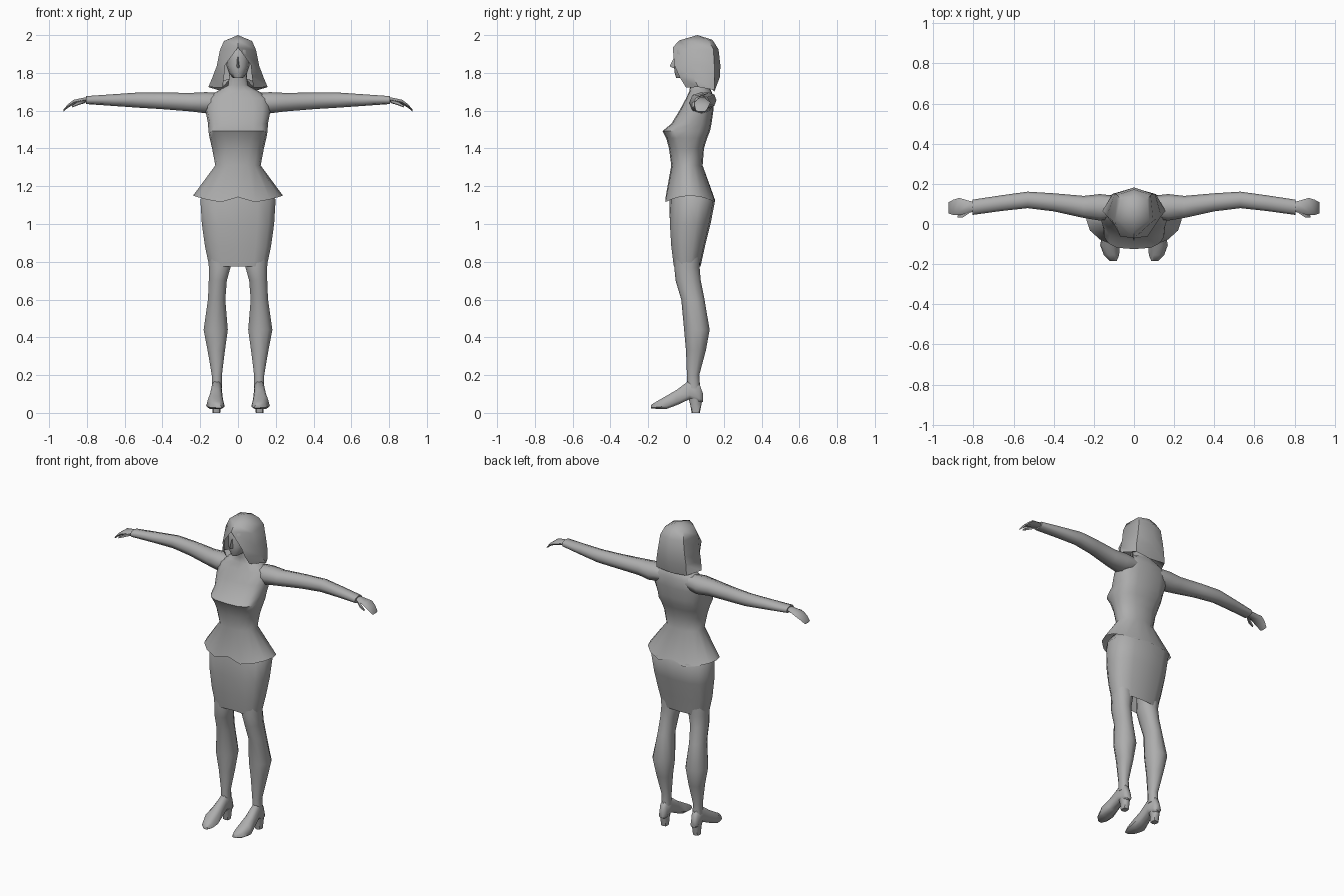
import bpy, bmesh, math
from mathutils import Vector

grey = bpy.data.materials.new("plain grey")
grey.diffuse_color = (0.42, 0.42, 0.42, 1)


def spow(v, p):
    return math.copysign(abs(v) ** (2 / p), v)


def flat_ring(z, hw, yf, yb, n=12, p=2.3, xc=0.0):
    """Horizontal ring, first point at the front, from half width and y range."""
    yc, ry = (yf + yb) / 2, (yb - yf) / 2
    return [Vector((xc + hw * spow(math.sin(a), p), yc - ry * spow(math.cos(a), p), z))
            for a in (2 * math.pi * i / n for i in range(n))]


def arm_ring(x, yc, zc, ry, rz, n=8, p=2.3):
    return [Vector((x, yc + ry * spow(math.cos(a), p), zc + rz * spow(math.sin(a), p)))
            for a in (2 * math.pi * i / n for i in range(n))]


def foot_ring(y, xc, hw, zb, zt, n=8):
    """Foot section, narrower at the top than at the sole."""
    zc, rz = (zb + zt) / 2, (zt - zb) / 2
    out = []
    for i in range(n):
        a = 2 * math.pi * (i + 0.5) / n
        s = spow(math.sin(a), 3)
        out.append(Vector((xc + hw * spow(math.cos(a), 3) * (0.85 - 0.2 * s), y, zc + rz * s * 1.1)))
    return out


def loft(name, rings, closed=True, caps=(True, True), mirror=False, angle=60):
    bm = bmesh.new()
    rows = [[bm.verts.new(v) for v in r] for r in rings]
    n = len(rows[0])
    for a, b in zip(rows, rows[1:]):
        for i in range(n if closed else n - 1):
            j = (i + 1) % n
            bm.faces.new((a[i], a[j], b[j], b[i]))
    if closed and caps[0]:
        bm.faces.new(rows[0])
    if closed and caps[1]:
        bm.faces.new(rows[-1])
    bmesh.ops.remove_doubles(bm, verts=bm.verts, dist=0.0005)
    bmesh.ops.recalc_face_normals(bm, faces=bm.faces)
    me = bpy.data.meshes.new(name)
    bm.to_mesh(me)
    bm.free()
    me.materials.append(grey)
    ob = bpy.data.objects.new(name, me)
    bpy.context.collection.objects.link(ob)
    bpy.ops.object.select_all(action='DESELECT')
    ob.select_set(True)
    bpy.context.view_layer.objects.active = ob
    bpy.ops.object.shade_smooth_by_angle(angle=math.radians(angle))
    if mirror:
        m = ob.modifiers.new("mirror", 'MIRROR')
        m.use_clip = False
        m.use_mirror_merge = False
    return ob


# Jacket with flared, scalloped hem, running up into the neck
hem = flat_ring(1.12, 0.238, -0.12, 0.165, 16, 2.0)
for i, v in enumerate(hem):
    v.z = 1.11 + 0.04 * (abs(v.x) / 0.238) ** 2
    if i in (0, 8):                      # centre notches, front and back
        v.z = 1.142
        v.y *= 0.9
body = [(1.31, .12, -.078, .088, 2.2), (1.40, .137, -.09, .095, 2.3),
        (1.455, .15, -.105, .112, 2.6), (1.492, .157, -.125, .127, 3.0),
        (1.53, .158, -.078, .135, 2.8), (1.60, .172, -.035, .145, 2.6),
        (1.665, .165, 0.0, .148, 2.5), (1.703, .11, .018, .135, 2.3),
        (1.735, .052, .022, .115, 2.0), (1.81, .045, .005, .10, 2.0)]
loft("jacket_and_neck",
     [hem] + [flat_ring(z, w, f, b, 16, p) for z, w, f, b, p in body], caps=(False, True))

# Pencil skirt
skirt = [(1.20, .15, -.075, .10), (1.13, .203, -.088, .155), (1.0, .195, -.094, .13),
         (.88, .178, -.085, .10), (.775, .155, -.07, .077)]
rings = [flat_ring(z, w, f, b, 14, 2.6) for z, w, f, b in skirt]
for r in rings[2:]:
    r[0].y += 0.012                      # shallow crease between the thighs
loft("skirt", rings, caps=(True, False))

# Legs
leg = [(.98, .105, .07, -.06, .08), (.77, .097, .06, -.062, .072), (.70, .107, .05, -.055, .078),
       (.60, .113, .048, -.025, .098), (.44, .118, .067, -.01, .125), (.33, .115, .048, 0, .105),
       (.20, .112, .028, .005, .07), (.13, .112, .028, .005, .075)]
loft("leg", [flat_ring(z, w, f, b, 10, 2.2, xc) for z, xc, w, f, b in leg], mirror=True)

# Shoes and heels
shoe = [(.09, .113, .02, .06, .10), (.07, .113, .031, .055, .155), (.02, .113, .034, .075, .172),
        (-.05, .117, .043, .042, .12), (-.105, .12, .054, .022, .088),
        (-.155, .112, .042, .022, .06), (-.185, .103, .018, .025, .042)]
loft("shoe", [foot_ring(*s) for s in shoe], mirror=True)
heel = [(.09, .026, .01, .088), (.045, .021, .022, .082), (0, .02, .03, .073)]
loft("shoe_heel", [flat_ring(z, w, f, b, 8, 3, .114) for z, w, f, b in heel], mirror=True)

# Sleeves, hands and thumbs
sleeve = [(.09, .085, 1.648, .055, .045), (.17, .083, 1.642, .066, .056),
          (.25, .085, 1.645, .055, .049), (.40, .108, 1.652, .045, .044),
          (.53, .12, 1.656, .041, .040), (.66, .104, 1.656, .039, .031),
          (.805, .083, 1.656, .038, .021)]
loft("sleeve", [arm_ring(*s) for s in sleeve], mirror=True)
hand = [(.78, .085, 1.657, .022, .014), (.82, .086, 1.656, .029, .014),
        (.87, .087, 1.645, .043, .014), (.90, .083, 1.625, .038, .011),
        (.925, .08, 1.60, .027, .006)]
loft("hand", [arm_ring(*h, n=6) for h in hand], mirror=True)
thumb = [(.81, .07, 1.65, .010, .010), (.85, .043, 1.638, .011, .011), (.88, .036, 1.622, .006, .006)]
loft("thumb", [arm_ring(*t, n=5) for t in thumb], mirror=True)

# Head and nose
head = [(1.772, .025, -.052, .05), (1.80, .048, -.06, .08), (1.835, .06, -.064, .11),
        (1.88, .066, -.06, .13), (1.92, .064, -.056, .13), (1.95, .04, -.03, .11)]
loft("head", [flat_ring(z, w, f, b, 12, 2.2) for z, w, f, b in head])
loft("nose", [[Vector((x, y, z)) for x, y in ((-w, -.05), (0, tip), (w, -.05))]
              for z, w, tip in ((1.885, .006, -.062), (1.835, .011, -.086), (1.825, .011, -.066))])

# Bobbed hair, open at the face; each row goes from face edge round to the back
half_rows = [
    [(0, .06, 2.0)] * 4,
    [(0, -.035, 1.972), (.075, .02, 1.968), (.066, .12, 1.972), (0, .14, 1.975)],
    [(0, -.07, 1.935), (.096, .015, 1.92), (.083, .145, 1.925), (0, .172, 1.925)],
    [(.068, -.062, 1.842), (.113, .025, 1.835), (.095, .15, 1.84), (0, .182, 1.84)],
    [(.074, -.035, 1.78), (.136, .04, 1.775), (.105, .15, 1.775), (0, .18, 1.78)],
    [(.082, .0, 1.722), (.157, .065, 1.725), (.108, .15, 1.71), (0, .15, 1.70)],
    [(.045, .02, 1.765), (.06, .05, 1.765), (.05, .09, 1.76), (0, .10, 1.76)],
]
rows = []
for h in half_rows:
    right = [Vector(p) for p in h]
    rows.append(right + [Vector((-p.x, p.y, p.z)) for p in reversed(right[:-1])])
loft("hair", rows, closed=False, angle=50)
